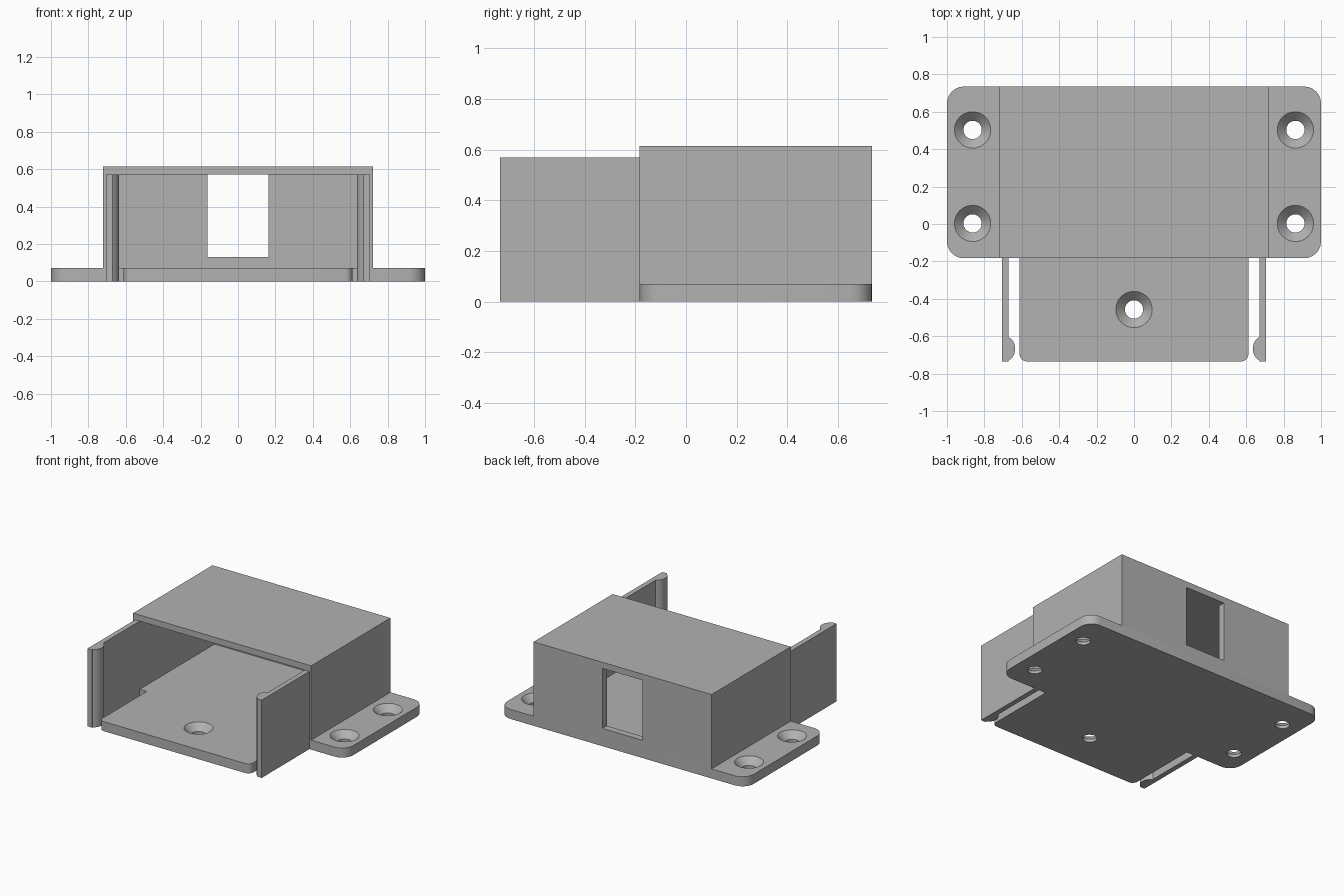
import bpy, bmesh, math

if "Cube" in bpy.data.objects:
    bpy.data.objects.remove(bpy.data.objects["Cube"])

T = 0.07            # plate thickness
YF, YM, YB = -0.735, -0.183, 0.735   # front edge, housing front, back edge

grey = bpy.data.materials.new("grey plastic")
grey.diffuse_color = (0.445, 0.445, 0.445, 1)
grey.use_nodes = True
grey.node_tree.nodes["Principled BSDF"].inputs["Base Color"].default_value = grey.diffuse_color


def finish(name, bm):
    bmesh.ops.recalc_face_normals(bm, faces=bm.faces)
    me = bpy.data.meshes.new(name)
    bm.to_mesh(me)
    bm.free()
    me.materials.append(grey)
    ob = bpy.data.objects.new(name, me)
    bpy.context.collection.objects.link(ob)
    return ob


def prism(name, pts, z0, z1):
    """Extrude a plan outline from z0 to z1."""
    bm = bmesh.new()
    f = bm.faces.new([bm.verts.new((x, y, z0)) for x, y in pts])
    r = bmesh.ops.extrude_face_region(bm, geom=[f])
    for v in r["geom"]:
        if isinstance(v, bmesh.types.BMVert):
            v.co.z = z1
    return finish(name, bm)


def box(name, x0, x1, y0, y1, z0, z1):
    return prism(name, [(x0, y0), (x1, y0), (x1, y1), (x0, y1)], z0, z1)


def arc(cx, cy, r, a0, a1, n=6):
    return [(cx + r * math.cos(math.radians(a0 + (a1 - a0) * i / n)),
             cy + r * math.sin(math.radians(a0 + (a1 - a0) * i / n))) for i in range(n + 1)]


def cut(ob, cutter):
    m = ob.modifiers.new("cut", 'BOOLEAN')
    m.object, m.operation, m.solver = cutter, 'DIFFERENCE', 'EXACT'
    bpy.context.view_layer.objects.active = ob
    bpy.ops.object.modifier_apply(modifier=m.name)
    bpy.data.objects.remove(cutter)


def screw_hole(x, y, n=40):
    """Countersunk hole cutter: revolved profile."""
    bm = bmesh.new()
    rings = []
    for r, z in [(0.049, -0.05), (0.049, 0.022), (0.097, T), (0.097, T + 0.05)]:
        rings.append([bm.verts.new((x + r * math.cos(2 * math.pi * i / n),
                                    y + r * math.sin(2 * math.pi * i / n), z)) for i in range(n)])
    for a, b in zip(rings, rings[1:]):
        for i in range(n):
            j = (i + 1) % n
            bm.faces.new((a[i], a[j], b[j], b[i]))
    bm.faces.new(rings[0])
    bm.faces.new(rings[-1])
    return finish("hole_cutter", bm)


# Mounting plate with rounded flanges and a front tongue
right = ([(0.612 - 0.04, YF)] + arc(0.572, YF + 0.04, 0.04, -90, 0)[1:] + [(0.612, YM)]
         + arc(0.91, YM + 0.09, 0.09, -90, 0) + arc(0.91, YB - 0.09, 0.09, 0, 90))
plate = prism("base_plate", right + [(-x, y) for x, y in reversed(right)], 0, T)
for x, y in [(-0.863, 0.003), (0.863, 0.003), (-0.863, 0.503), (0.863, 0.503), (0, -0.457)]:
    cut(plate, screw_hole(x, y))

# Housing, open at the front, with a window in the back wall
housing = box("housing", -0.722, 0.722, YM, YB, T, 0.615)
cut(housing, box("cavity_cutter", -0.67, 0.67, YM - 0.1, YB - 0.05, T - 0.1, 0.57))
cut(housing, box("window_cutter", -0.163, 0.163, YB - 0.1, YB + 0.1, 0.13, 0.57))

# Snap arms with rounded catches at their front ends
bump = arc(0.709, -0.667, 0.074, 238, 122, 12)
arm = [(0.67, YF)] + bump + [(0.67, YM), (0.707, YM), (0.707, YF)]
arms = [prism("right_snap_arm", arm, 0, 0.57),
        prism("left_snap_arm", [(-x, y) for x, y in arm], 0, 0.57)]

# Smooth only the round parts
for ob in [plate] + arms:
    bpy.ops.object.select_all(action='DESELECT')
    ob.select_set(True)
    bpy.context.view_layer.objects.active = ob
    bpy.ops.object.shade_smooth_by_angle(angle=math.radians(25))
